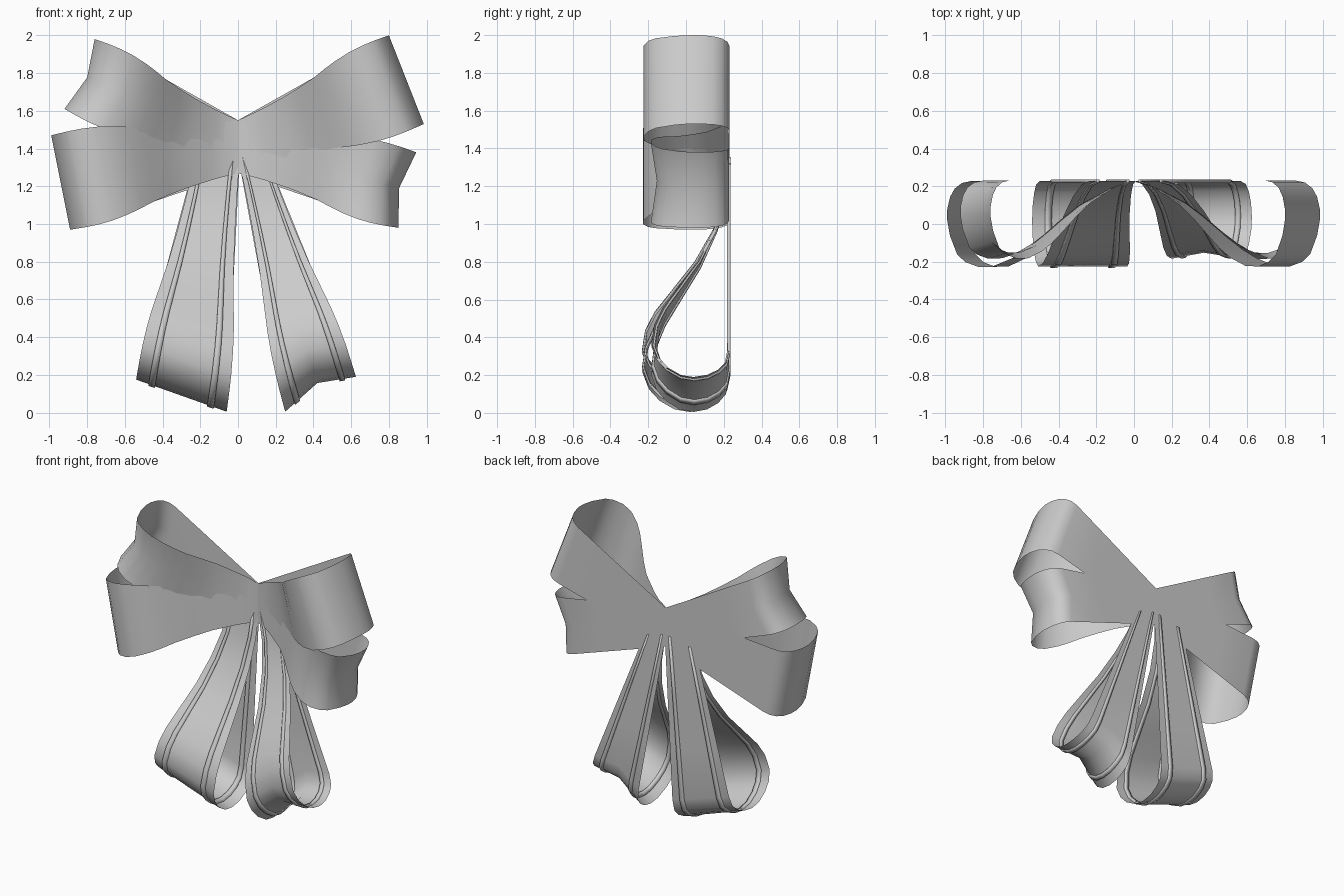
import bpy, math
from mathutils import Vector

if "Cube" in bpy.data.objects:
    bpy.data.objects.remove(bpy.data.objects["Cube"])

# Side profiles of a ribbon loop: (fraction of length, depth y), front strip -> curl -> back strip
BOW = [(0, .225), (.08, .21), (.15, .18), (.3, .1), (.4, .02), (.5, -.07), (.58, -.135), (.65, -.18),
       (.75, -.222), (.83, -.225), (.9, -.2), (.945, -.16), (.985, -.06), (1, .02), (1, .08),
       (.985, .145), (.96, .19), (.92, .22), (.87, .23), (.6, .231), (.3, .231), (0, .231)]
TAIL = [(0, .228), (.15, .21), (.3, .15), (.45, .05), (.57, -.06), (.68, -.16), (.76, -.208),
        (.85, -.225), (.91, -.195), (.955, -.14), (.99, -.06), (1, .02), (.99, .1), (.965, .165),
        (.93, .21), (.87, .227), (.6, .227), (.3, .227), (0, .227)]


def ribbon(name, start, end, profile, pinch=False, span=(-1, 1), cuts=2, shift=0.0,
           bulge=(.012, .026), thick=0.0):
    """Sweep a looped ribbon between two edges given in the front (x, z) plane."""
    sa, sb = Vector(start[0]), Vector(start[1])
    ea, eb = Vector(end[0]), Vector(end[1])
    side = (eb - ea).normalized()
    curl = max(range(len(profile)), key=lambda i: profile[i][0])
    verts, faces = [], []
    for i, (t, y) in enumerate(profile):
        for j in range(cuts + 1):
            s = span[0] + (span[1] - span[0]) * j / cuts
            k = (s + 1) / 2
            dip = (1 - abs(s)) if pinch else 0
            p0, p1 = sa.lerp(sb, k), ea.lerp(eb, k)
            p = p0 + (p1 - p0) * (t * (1 - .048 * dip))
            if i < curl:    # front strip narrows near the knot and swells before the curl
                amount = bulge[0] if t < .5 else bulge[1]
                p -= side * (s * amount * math.sin(2 * math.pi * t))
            depth = .23 - (.23 - y) * ((.91 - .07 * dip) if pinch else 1)
            verts.append((p.x, depth + shift, p.y))
    w = cuts + 1
    for i in range(len(profile) - 1):
        for j in range(cuts):
            a = i * w + j
            faces.append((a, a + 1, a + w + 1, a + w))
    me = bpy.data.meshes.new(name)
    me.from_pydata(verts, [], faces)
    me.update()
    ob = bpy.data.objects.new(name, me)
    bpy.context.collection.objects.link(ob)
    for o in bpy.context.selected_objects:
        o.select_set(False)
    bpy.context.view_layer.objects.active = ob
    ob.select_set(True)
    bpy.ops.object.shade_smooth_by_angle(angle=math.radians(40))
    if thick:
        mod = ob.modifiers.new("thickness", 'SOLIDIFY')
        mod.thickness = thick
        mod.offset = 0
    return ob


# Four bow loops sharing the centre line
centre = ((0, 1.55), (0, 1.27))
ribbon("upper_right_loop", centre, ((.80, 2.0), (.985, 1.53)), BOW)
ribbon("lower_left_loop", centre, ((-.99, 1.47), (-.89, .97)), BOW, shift=-.002)
ribbon("upper_left_loop", centre, ((-.76, 1.98), (-.92, 1.61)), BOW, pinch=True)
ribbon("lower_right_loop", centre, ((.945, 1.38), (.85, .98)), BOW, pinch=True, shift=-.002)

# Two hanging loops, each with a pair of raised stripes near its edges
tails = [("left_tail", ((-.235, 1.31), (.01, 1.36)), ((-.54, .175), (-.06, .005)), False),
         ("right_tail", ((0, 1.36), (.17, 1.31)), ((.25, .005), (.625, .19)), True)]
for name, start, end, pinch in tails:
    ribbon(name, start, end, TAIL, pinch, bulge=(.006, .018))
    for n, span in enumerate([(-.72, -.58), (.58, .72)]):
        ribbon(f"{name}_stripe_{n + 1}", start, end, TAIL, pinch, span, 1,
               bulge=(.006, .018), thick=.018)
